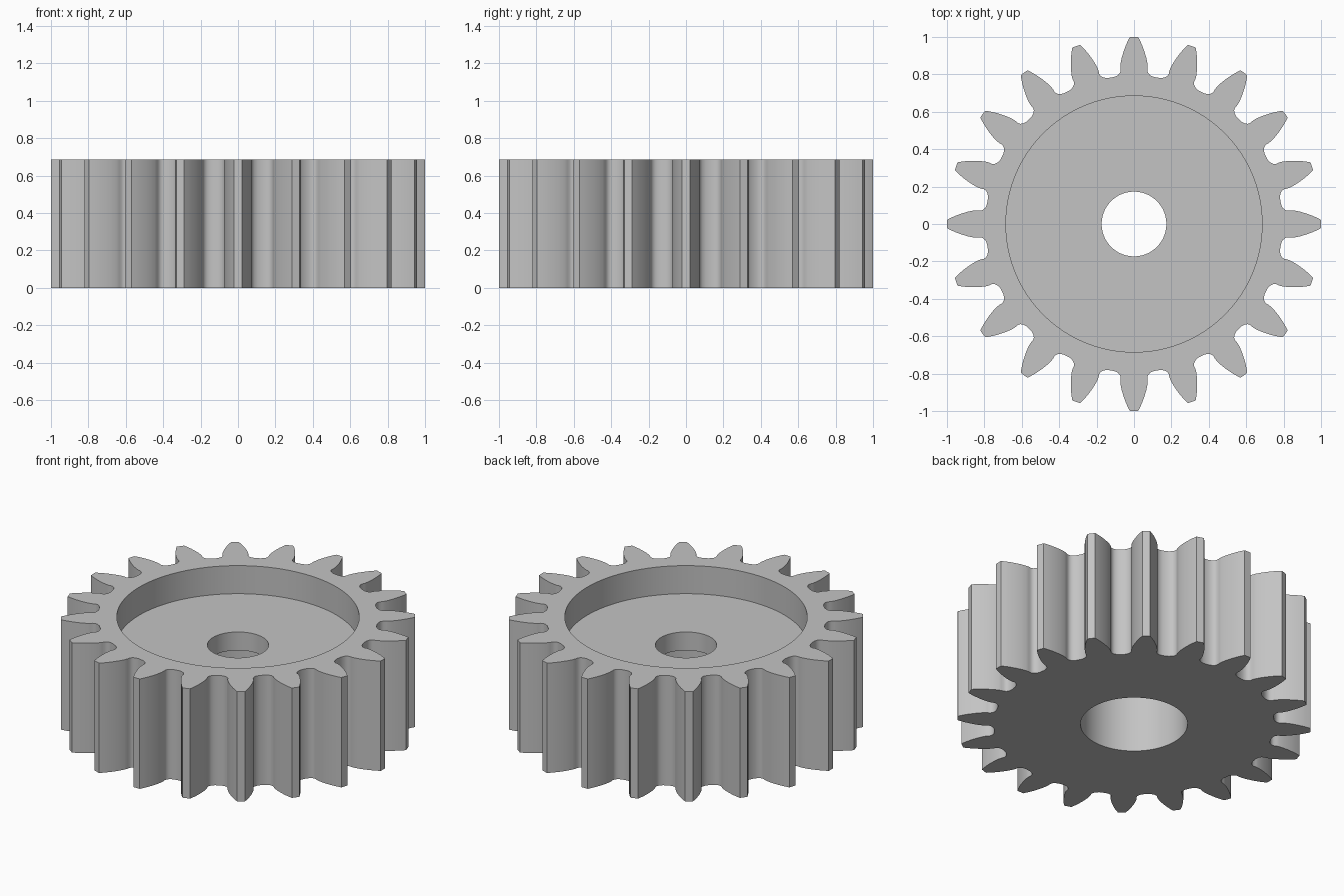
import bpy, bmesh, math

cube = bpy.data.objects.get("Cube")
if cube:
    bpy.data.objects.remove(cube, do_unlink=True)

TEETH = 20
HEIGHT = 0.685
RECESS_FLOOR = 0.51
WEB_UNDERSIDE = 0.395
RECESS_R, BORE_R, COUNTERBORE_R = 0.685, 0.173, 0.302
SEGMENTS = 120

# One tooth flank from root to tip: (radius, half width)
FLANK = [(0.793, 0.106), (0.800, 0.087), (0.810, 0.076), (0.825, 0.071),
         (0.840, 0.0735), (0.860, 0.072), (0.890, 0.066), (0.920, 0.057),
         (0.950, 0.046), (0.975, 0.035), (1.0, 0.022)]

steel = bpy.data.materials.new("plain grey steel")
steel.use_nodes = True
grey = (0.55, 0.55, 0.55, 1.0)
steel.diffuse_color = grey
steel.node_tree.nodes["Principled BSDF"].inputs["Base Color"].default_value = grey


def tooth_outline():
    """Closed outline of all teeth, counter-clockwise."""
    side = [(r, -w / r) for r, w in FLANK]
    tooth = side + [(r, -a) for r, a in reversed(side)]
    points = []
    for i in range(TEETH):
        centre = 2 * math.pi * i / TEETH
        points += [(r * math.cos(centre + a), r * math.sin(centre + a))
                   for r, a in tooth]
    return points


def circle(radius):
    step = 2 * math.pi / SEGMENTS
    return [(radius * math.cos(i * step), radius * math.sin(i * step))
            for i in range(SEGMENTS)]


bm = bmesh.new()


def ring(points, z):
    """Closed loop of vertices and edges at one height."""
    verts = [bm.verts.new((x, y, z)) for x, y in points]
    edges = [bm.edges.new((v, verts[(i + 1) % len(verts)]))
             for i, v in enumerate(verts)]
    return verts, edges


def wall(a, b):
    """Quads joining two loops with equal vertex counts."""
    n = len(a[0])
    for i in range(n):
        j = (i + 1) % n
        bm.faces.new((a[0][i], a[0][j], b[0][j], b[0][i]))


def cap(outer, inner):
    """Flat face between the toothed outline and a round hole."""
    bmesh.ops.triangle_fill(bm, use_beauty=True, use_dissolve=False,
                            edges=outer[1] + inner[1], normal=(0, 0, 1))


# Toothed rim
outline = tooth_outline()
teeth_bottom = ring(outline, 0)
teeth_top = ring(outline, HEIGHT)
wall(teeth_bottom, teeth_top)

# Recess, bore and counterbore
recess_top = ring(circle(RECESS_R), HEIGHT)
recess_floor = ring(circle(RECESS_R), RECESS_FLOOR)
bore_top = ring(circle(BORE_R), RECESS_FLOOR)
bore_bottom = ring(circle(BORE_R), WEB_UNDERSIDE)
counter_top = ring(circle(COUNTERBORE_R), WEB_UNDERSIDE)
counter_bottom = ring(circle(COUNTERBORE_R), 0)
hole_rings = [recess_top, recess_floor, bore_top, bore_bottom,
              counter_top, counter_bottom]
for upper, lower in zip(hole_rings, hole_rings[1:]):
    wall(upper, lower)

# Top and bottom faces
cap(teeth_top, recess_top)
cap(teeth_bottom, counter_bottom)
bmesh.ops.recalc_face_normals(bm, faces=bm.faces[:])

mesh = bpy.data.meshes.new("spur_gear")
bm.to_mesh(mesh)
bm.free()
mesh.materials.append(steel)
gear = bpy.data.objects.new("spur_gear", mesh)
bpy.context.collection.objects.link(gear)

# Smooth flanks, crisp corners
bpy.ops.object.select_all(action='DESELECT')
gear.select_set(True)
bpy.context.view_layer.objects.active = gear
bpy.ops.object.shade_smooth_by_angle(angle=math.radians(35))
